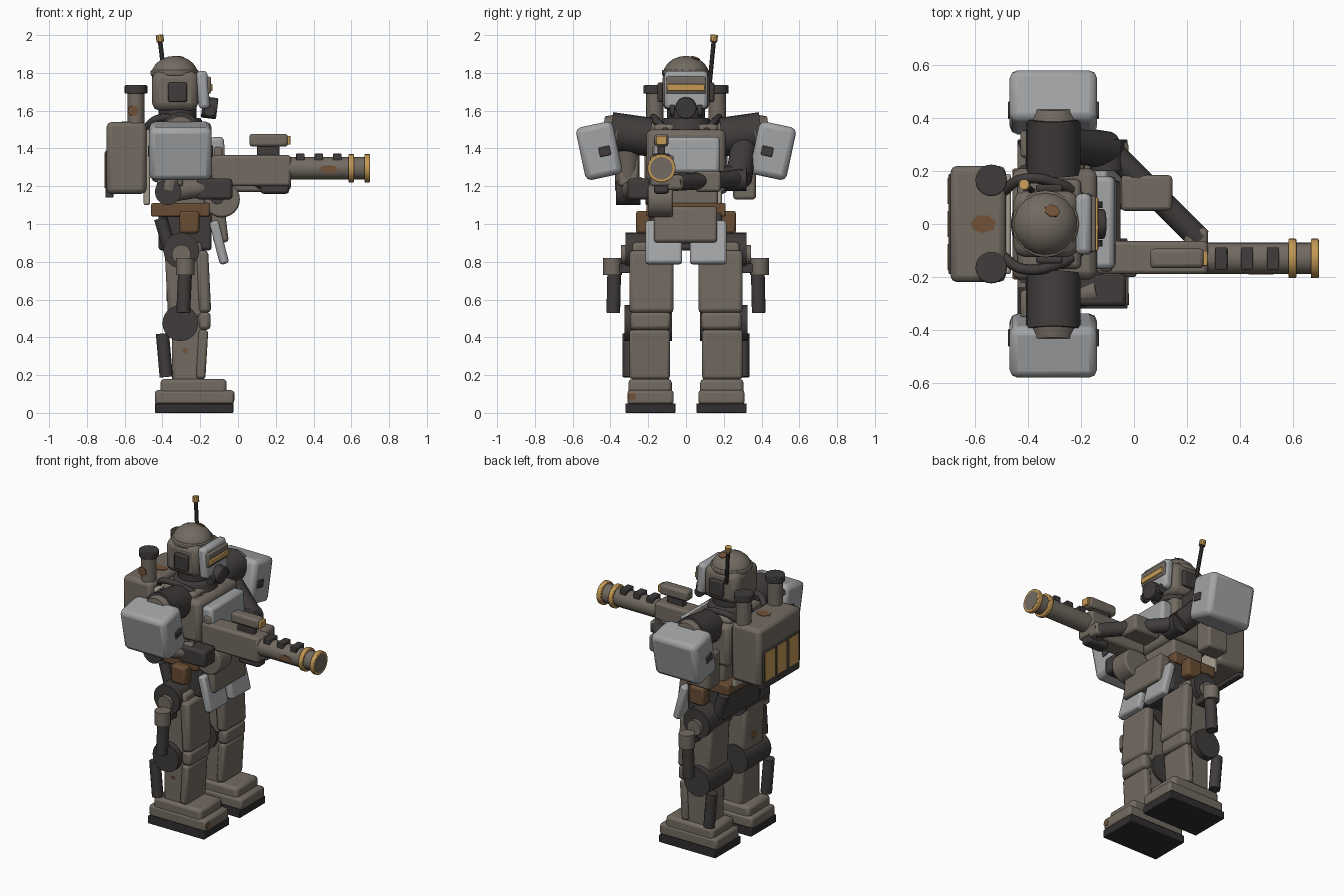
import bpy, math
from mathutils import Vector

if "Cube" in bpy.data.objects:
    bpy.data.objects.remove(bpy.data.objects["Cube"], do_unlink=True)


def material(name, r, g, b):
    m = bpy.data.materials.new(name)
    m.use_nodes = True
    m.diffuse_color = (r, g, b, 1)
    m.node_tree.nodes["Principled BSDF"].inputs["Base Color"].default_value = (r, g, b, 1)
    m.roughness = 0.7
    return m


armor = material("drab armor", .17, .145, .12)
plate = material("pale grey plate", .36, .37, .38)
dark = material("dark metal", .05, .045, .043)
sole = material("black rubber", .03, .027, .027)
brass = material("brass", .55, .32, .09)
leather = material("brown leather", .14, .075, .035)
rust = material("rust", .17, .085, .04)
cream = material("faded canvas", .38, .35, .28)


def finish(obj, name, mat, bevel=0):
    obj.name = obj.data.name = name
    obj.data.materials.append(mat)
    if bevel:
        mod = obj.modifiers.new("rounded edges", "BEVEL")
        mod.width, mod.segments = bevel, 2
        mod.limit_method = "ANGLE"
    bpy.ops.object.shade_smooth_by_angle(angle=math.radians(35))
    return obj


def sides(name, both):
    return [("left_" + name, 1), ("right_" + name, -1)] if both else [(name, 1)]


def box(name, x, y, z, mat, tilt=(0, 0, 0), bevel=.015, both=False):
    """Rounded block filling the given ranges, then tilted about its centre."""
    for label, s in sides(name, both):
        centre = [(r[0] + r[1]) / 2 for r in (x, y, z)]
        bpy.ops.mesh.primitive_cube_add(size=1, location=(centre[0], centre[1] * s, centre[2]))
        obj = bpy.context.object
        obj.scale = [r[1] - r[0] for r in (x, y, z)]
        bpy.ops.object.transform_apply(location=False, rotation=False, scale=True)
        obj.rotation_euler = (tilt[0] * s, tilt[1], tilt[2] * s)
        finish(obj, label, mat, bevel)


def tube(name, a, b, r, mat, end=None, bevel=0, both=False, n=20):
    """Cylinder or cone running from point a to point b."""
    for label, s in sides(name, both):
        p, q = (Vector((v[0], v[1] * s, v[2])) for v in (a, b))
        bpy.ops.mesh.primitive_cone_add(vertices=n, radius1=r, radius2=r if end is None else end,
                                        depth=(q - p).length, location=(p + q) / 2)
        obj = bpy.context.object
        obj.rotation_euler = (q - p).to_track_quat("Z", "Y").to_euler()
        finish(obj, label, mat, bevel)


def hose(name, points, r, mat, both=False):
    """Smooth bent pipe through a few points."""
    for label, s in sides(name, both):
        curve = bpy.data.curves.new(label, "CURVE")
        curve.dimensions, curve.bevel_depth, curve.bevel_resolution = "3D", r, 2
        curve.use_fill_caps = True
        spline = curve.splines.new("BEZIER")
        spline.bezier_points.add(len(points) - 1)
        for knot, p in zip(spline.bezier_points, points):
            knot.co = (p[0], p[1] * s, p[2])
            knot.handle_left_type = knot.handle_right_type = "AUTO"
        obj = bpy.data.objects.new(label, curve)
        bpy.context.collection.objects.link(obj)
        curve.materials.append(mat)


def patch(name, centre, normal, r, stretch=1):
    """Thin irregular rust stain lying on a surface."""
    bpy.ops.mesh.primitive_cylinder_add(vertices=7, radius=r, depth=.006, location=centre)
    obj = bpy.context.object
    obj.scale.x = stretch
    obj.rotation_euler = Vector(normal).to_track_quat("Z", "Y").to_euler()
    finish(obj, name, rust)


# Feet
box("foot_sole", (-.44, -.025), (.055, .32), (0, .05), sole, bevel=.004, both=True)
box("foot_base", (-.44, -.02), (.065, .31), (.045, .12), armor, both=True)
box("foot_top", (-.41, -.06), (.075, .305), (.07, .18), armor, bevel=.02, both=True)

# Shins and knees
box("shin", (-.35, -.18), (.09, .285), (.16, .5), armor, bevel=.02, both=True)
box("shin_guard", (-.215, -.165), (.085, .3), (.18, .44), armor, (0, .06, 0), both=True)
tube("calf_piston", (-.38, .3, .19), (-.4, .3, .42), .035, dark, both=True, n=12)
tube("knee_joint", (-.305, .075, .475), (-.305, .325, .475), .095, dark, both=True, n=24)
box("knee_guard", (-.21, -.145), (.08, .295), (.44, .535), armor, bevel=.02, both=True)

# Thighs and hips
box("thigh", (-.38, -.18), (.08, .285), (.5, .9), armor, (0, -.05, 0), .02, both=True)
box("thigh_guard", (-.215, -.15), (.065, .3), (.53, .86), armor, (0, -.05, 0), .02, both=True)
tube("hip_joint", (-.3, .07, .86), (-.3, .32, .86), .095, dark, both=True, n=24)
tube("hip_cap", (-.3, .31, .84), (-.3, .345, .84), .05, armor, both=True)
tube("hip_piston", (-.41, .19, 1.03), (-.36, .19, .86), .035, dark, both=True, n=12)
tube("thigh_canister", (-.29, .385, .53), (-.28, .38, .75), .037, dark, both=True, n=14)
tube("canister_cap", (-.28, .39, .73), (-.28, .39, .82), .05, armor, both=True, n=14)
box("canister_bracket", (-.31, -.25), (.28, .36), (.74, .79), dark, bevel=.005, both=True)

# Pelvis, belt and skirt
box("pelvis", (-.42, -.14), (-.19, .19), (.86, 1.06), dark)
box("belt", (-.46, -.15), (-.21, .21), (1.04, 1.11), leather, bevel=.008)
box("belt_pouch", (-.31, -.205), (.19, .265), (.95, 1.07), leather, both=True)
box("skirt_plate", (-.125, -.075), (.02, .215), (.785, 1.02), plate, (0, -.25, 0), both=True)
box("waist_guard", (-.14, -.06), (-.17, .165), (.9, 1.09), armor, (0, -.12, 0))

# Torso
box("abdomen", (-.4, -.17), (-.17, .17), (1.08, 1.3), armor)
box("torso", (-.46, -.14), (-.21, .21), (1.22, 1.5), armor, bevel=.03)
box("chest_plate", (-.155, -.07), (-.17, .18), (1.27, 1.46), plate, (0, -.05, 0), .02)
box("collar_block", (-.44, -.2), (-.17, .17), (1.48, 1.53), armor, bevel=.02)
tube("neck_ring", (-.32, 0, 1.48), (-.32, 0, 1.56), .15, dark, .125, .01)
tube("neck", (-.32, 0, 1.54), (-.32, 0, 1.62), .1, dark)
hose("neck_hose", [(-.5, .12, 1.5), (-.42, .17, 1.56), (-.28, .15, 1.54), (-.18, .09, 1.47)], .02, dark, True)

# Head
box("head", (-.455, -.21), (-.125, .125), (1.6, 1.81), armor, bevel=.04)
bpy.ops.mesh.primitive_uv_sphere_add(segments=18, ring_count=10, radius=1, location=(-.335, 0, 1.79))
bpy.context.object.scale = (.125, .122, .1)
finish(bpy.context.object, "helmet_dome", armor)
tube("helmet_rim", (-.335, 0, 1.785), (-.335, 0, 1.815), .127, armor, bevel=.006)
box("ear_plate", (-.37, -.27), (.12, .15), (1.645, 1.75), dark, bevel=.01, both=True)
box("face_plate", (-.215, -.155), (-.115, .115), (1.61, 1.81), plate, (0, -.08, 0), .02)
box("visor_frame", (-.18, -.143), (-.105, .105), (1.69, 1.78), armor, bevel=.008)
box("visor", (-.16, -.135), (-.1, .1), (1.705, 1.74), brass, bevel=.004)
tube("respirator", (-.19, 0, 1.62), (-.11, 0, 1.61), .056, dark, bevel=.008)
tube("respirator_filter", (-.15, .06, 1.6), (-.15, .085, 1.6), .03, dark, both=True, n=12)
tube("antenna", (-.385, .125, 1.74), (-.414, .148, 1.98), .012, dark, n=10)
tube("antenna_tip", (-.411, .146, 1.965), (-.416, .15, 2), .02, brass, n=10)

# Backpack
box("backpack", (-.695, -.485), (-.22, .22), (1.16, 1.54), armor, bevel=.025)
box("back_pad", (-.5, -.465), (-.19, .19), (1.1, 1.5), cream, bevel=.01)
box("vent_panel", (-.702, -.66), (-.19, .19), (1.14, 1.39), dark, bevel=.005)
for i in (-1, 0, 1):
    box(f"vent_{i + 2}", (-.706, -.69), (.125 * i - .05, .125 * i + .05), (1.19, 1.38), brass, bevel=.002)
tube("exhaust_pipe", (-.54, .165, 1.5), (-.54, .165, 1.7), .046, armor, both=True)
tube("exhaust_cap", (-.54, .165, 1.69), (-.54, .165, 1.735), .06, dark, bevel=.005, both=True)

# Shoulders
tube("shoulder_joint", (-.305, .19, 1.46), (-.305, .4, 1.49), .103, dark, both=True, n=24)
tube("shoulder_collar", (-.305, .365, 1.48), (-.305, .44, 1.49), .105, armor, .08, both=True)
box("pauldron", (-.47, -.14), (.36, .56), (1.245, 1.53), plate, (-.21, 0, 0), .03, True)
box("pauldron_strap", (-.477, -.132), (.4, .46), (1.36, 1.41), dark, (-.21, 0, 0), .005, True)

# Right arm, bent back to the trigger
tube("right_upper_arm", (-.31, -.31, 1.44), (-.37, -.31, 1.18), .065, armor)
box("right_arm_guard", (-.43, -.29), (-.36, -.25), (1.2, 1.36), armor)
tube("right_elbow", (-.37, -.37, 1.17), (-.37, -.24, 1.17), .07, dark)
tube("right_forearm", (-.37, -.3, 1.17), (-.14, -.25, 1.2), .055, armor, .05)
box("right_gauntlet", (-.22, -.03), (-.31, -.19), (1.13, 1.24), dark)
box("right_hand", (-.13, -.04), (-.27, -.17), (1.14, 1.23), armor)

# Left arm, reaching across to the fore grip
tube("left_upper_arm", (-.3, .31, 1.44), (-.1, .28, 1.24), .07, dark)
box("left_arm_guard", (-.43, -.28), (.25, .37), (1.13, 1.36), armor)
tube("left_elbow", (-.1, .2, 1.24), (-.1, .32, 1.24), .065, dark)
tube("left_forearm", (-.08, .27, 1.24), (.25, -.06, 1.22), .045, dark)
box("left_gauntlet", (-.05, .145), (.05, .185), (1.17, 1.28), armor)
box("left_hand", (.19, .28), (-.1, -.015), (1.18, 1.26), armor)

# Heavy gun
gun = -.13
box("receiver", (-.14, .28), (gun - .06, gun + .065), (1.2, 1.365), armor)
box("receiver_cover", (-.13, -.08), (gun - .05, gun + .05), (1.34, 1.41), armor)
box("fore_grip", (.12, .27), (gun - .04, gun + .04), (1.16, 1.22), dark)
tube("drum_magazine", (-.085, -.2, 1.13), (-.085, -.07, 1.13), .095, armor, bevel=.01, n=24)
tube("drum_hub", (-.11, -.215, 1.14), (-.11, -.19, 1.14), .036, dark)
box("receiver_bolt", (-.155, -.115), (gun - .075, gun - .05), (1.19, 1.23), dark, bevel=.004)
tube("barrel", (.26, gun, 1.295), (.7, gun, 1.295), .06, armor, n=24)
for i in range(3):
    x = .33 + .098 * i
    box(f"barrel_vent_{i + 1}", (x - .023, x + .023), (gun - .042, gun + .042), (1.33, 1.372), dark, bevel=.004)
for i, x in enumerate((.6, .685)):
    tube(f"muzzle_ring_{i + 1}", (x - .016, gun, 1.295), (x + .014, gun, 1.295), .075, brass, bevel=.005, n=24)
box("scope_mount", (.1, .22), (gun - .02, gun + .02), (1.35, 1.42), dark, bevel=.004)
box("scope", (.06, .265), (gun - .037, gun + .037), (1.41, 1.477), armor)
box("scope_lens", (.26, .278), (gun - .028, gun + .028), (1.42, 1.467), brass, bevel=.004)

# Rust stains
patch("backpack_stain", (-.57, 0, 1.54), (0, 0, 1), .035, 1.4)
patch("dome_stain", (-.31, .05, 1.878), (.15, .4, 1), .025, 1.2)
patch("barrel_stain", (.48, gun - .058, 1.29), (0, -1, 0), .022, 2.2)
patch("pipe_stain", (-.555, -.21, 1.6), (0, -1, 0), .03)
patch("shin_stain", (-.28, -.285, .33), (0, -1, 0), .014)
patch("foot_stain", (-.021, -.285, .085), (1, 0, 0), .022)
patch("thigh_stain", (-.375, -.18, .62), (-1, 0, 0), .03)
